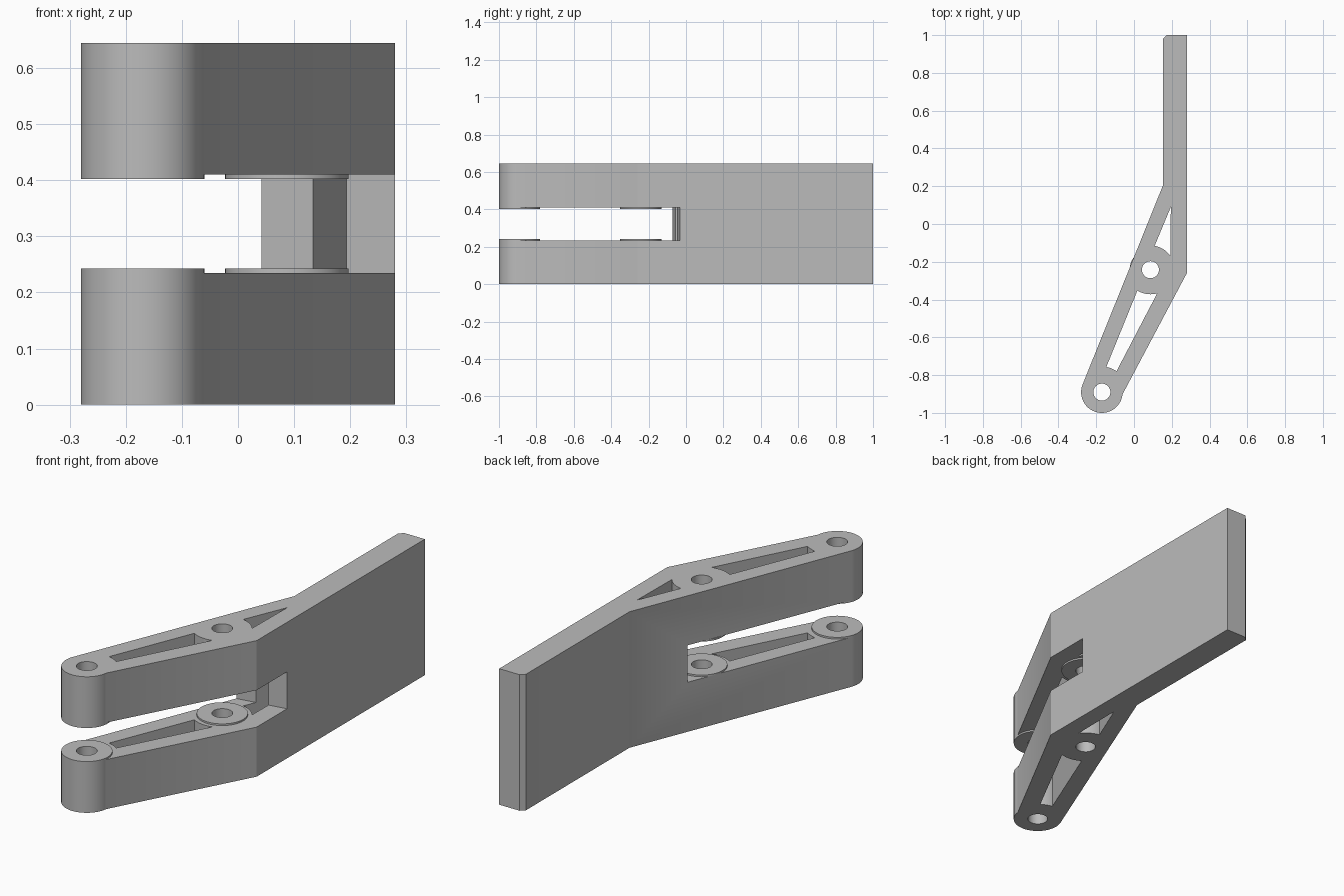
import bpy, bmesh
from math import radians, sin, cos

cube = bpy.data.objects.get("Cube")
if cube:
    bpy.data.objects.remove(cube, do_unlink=True)

HEIGHT = 0.645
SLOT_LOW, SLOT_HIGH, BOSS_RISE = 0.235, 0.41, 0.008
PIVOT, KNUCKLE = (-0.17, -0.89), (0.087, -0.242)
BOSS_R, HOLE_R = 0.11, 0.045

grey = bpy.data.materials.new("grey")
grey.use_nodes = True
colour = (0.5, 0.5, 0.5, 1)
grey.diffuse_color = colour
grey.node_tree.nodes["Principled BSDF"].inputs["Base Color"].default_value = colour


def arc(centre, r, start, end, n):
    angles = [radians(start + (end - start) * i / n) for i in range(n + 1)]
    return [(centre[0] + r * cos(a), centre[1] + r * sin(a)) for a in angles]


def circle(centre, r, n=64):
    return arc(centre, r, 0, 360, n)[:-1]


def prism(name, outline, low, high):
    """Extrude a plan outline between two heights."""
    bm = bmesh.new()
    base = bm.faces.new([bm.verts.new((x, y, low)) for x, y in outline])
    top = bmesh.ops.extrude_face_region(bm, geom=[base])["geom"]
    moved = [v for v in top if isinstance(v, bmesh.types.BMVert)]
    bmesh.ops.translate(bm, verts=moved, vec=(0, 0, high - low))
    bmesh.ops.recalc_face_normals(bm, faces=bm.faces)
    mesh = bpy.data.meshes.new(name)
    bm.to_mesh(mesh)
    bm.free()
    mesh.materials.append(grey)
    obj = bpy.data.objects.new(name, mesh)
    bpy.context.collection.objects.link(obj)
    return obj


def cut(obj, cutters):
    bpy.context.view_layer.objects.active = obj
    for cutter in cutters:
        mod = obj.modifiers.new("cut", "BOOLEAN")
        mod.operation, mod.solver, mod.object = "DIFFERENCE", "EXACT", cutter
        bpy.ops.object.modifier_apply(modifier=mod.name)


def smooth(obj):
    bpy.ops.object.select_all(action="DESELECT")
    obj.select_set(True)
    bpy.context.view_layer.objects.active = obj
    bpy.ops.object.shade_smooth_by_angle(angle=radians(25))


# Bent lever: flat blade at the back, tapered arm with a rounded end in front
lever = prism("lever_body", [
    (0.28, 1), (0.172, 1), (0.153, 0.98), (0.153, 0.204),
    *arc(PIVOT, BOSS_R, 158, 354, 40), (0.28, -0.26)], 0, HEIGHT)

# Lightening pockets, ending in arcs around the bosses
long_pocket = prism("long_pocket_cutter",
                    arc(KNUCKLE, 0.13, 238, 286, 12) + arc(PIVOT, 0.135, 55, 80, 8),
                    -0.1, HEIGHT + 0.1)
short_pocket = prism("short_pocket_cutter",
                     arc(KNUCKLE, 0.128, 80, 35, 12) + [(0.195, 0.09)],
                     -0.1, HEIGHT + 0.1)

# Slot that splits the arm into two forks, with a slightly slanted end
slot = prism("slot_cutter", [(-0.5, -1.2), (0.5, -1.2), (0.5, 0.003), (-0.5, -0.16)],
             SLOT_LOW, SLOT_HIGH)

# Pin holes
holes = [prism(name + "_hole_cutter", circle(c, HOLE_R, 48), -0.1, HEIGHT + 0.1)
         for name, c in (("pivot", PIVOT), ("knuckle", KNUCKLE))]
cutters = [slot, long_pocket, short_pocket, *holes]
cut(lever, cutters)
smooth(lever)

# Thin raised washers on the inner faces of both forks
for name, centre, hole in (("pivot", PIVOT, holes[0]), ("knuckle", KNUCKLE, holes[1])):
    for side, low in (("lower", SLOT_LOW), ("upper", SLOT_HIGH - BOSS_RISE)):
        boss = prism(f"{side}_{name}_boss", circle(centre, BOSS_R), low, low + BOSS_RISE)
        cut(boss, [hole])
        smooth(boss)

for cutter in cutters:
    bpy.data.objects.remove(cutter, do_unlink=True)
